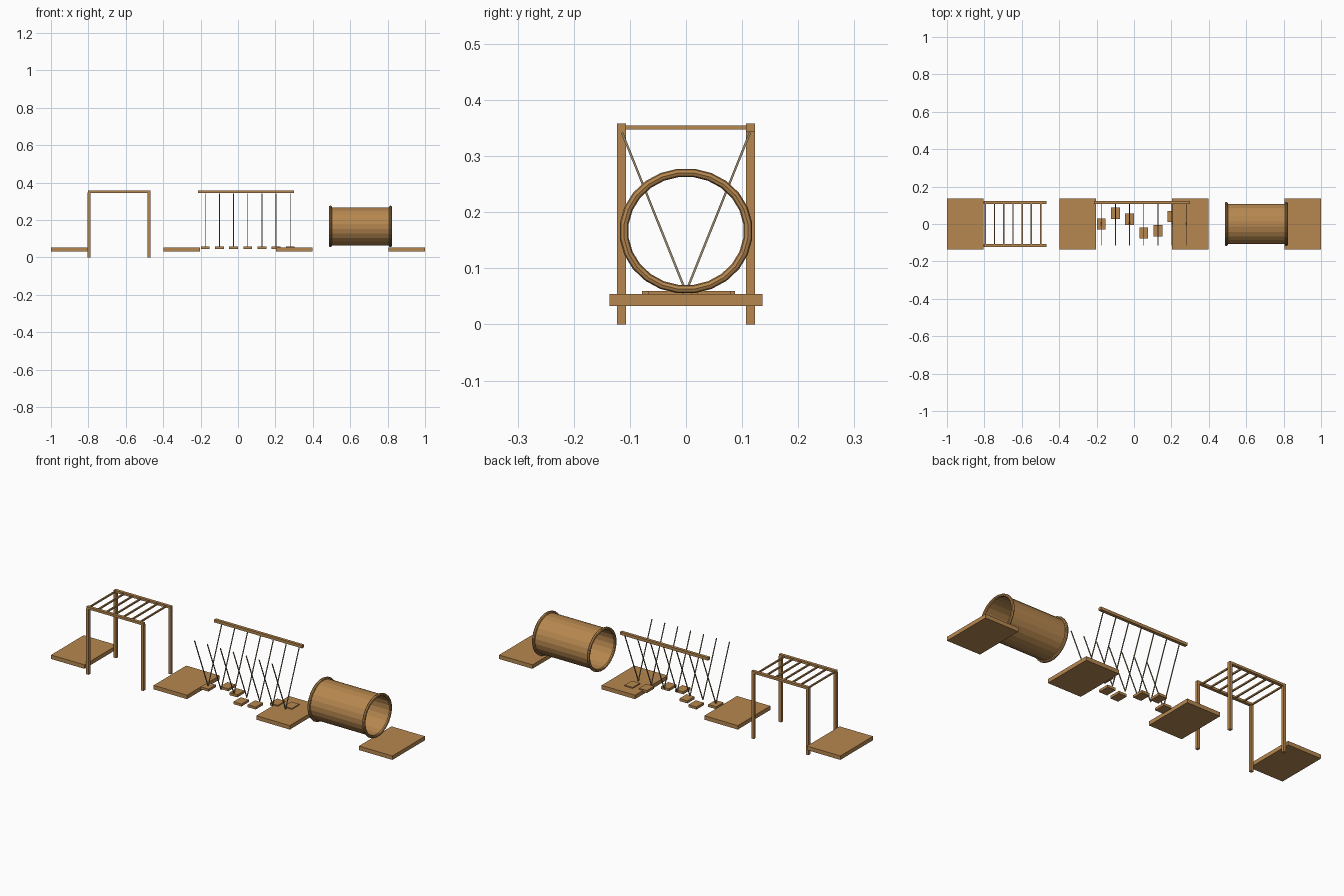
import bpy, bmesh, math
from mathutils import Vector, Matrix

if "Cube" in bpy.data.objects:
    bpy.data.objects.remove(bpy.data.objects["Cube"])


def material(name, rgb):
    m = bpy.data.materials.new(name)
    m.diffuse_color = (*rgb, 1)
    m.use_nodes = True
    m.node_tree.nodes["Principled BSDF"].inputs["Base Color"].default_value = m.diffuse_color
    return m


WOOD = material("brown wood", (0.47, 0.242, 0.078))
ROPE = material("grey brown rope", (0.31, 0.25, 0.15))


def finish(name, bm, mat):
    bmesh.ops.recalc_face_normals(bm, faces=bm.faces)
    me = bpy.data.meshes.new(name)
    bm.to_mesh(me)
    bm.free()
    me.materials.append(mat)
    ob = bpy.data.objects.new(name, me)
    bpy.context.collection.objects.link(ob)
    return ob


def box(name, center, size, mat=WOOD):
    bm = bmesh.new()
    bmesh.ops.create_cube(bm, size=1, matrix=Matrix.Translation(center) @ Matrix.Diagonal((*size, 1)))
    return finish(name, bm, mat)


def rope(name, a, b, width):
    """Square-section rope with its sides facing x."""
    a, b = Vector(a), Vector(b)
    d = b - a
    m = (Matrix.Translation((a + b) / 2) @ Matrix.Rotation(math.atan2(-d.y, d.z), 4, 'X')
         @ Matrix.Diagonal((width, width, d.length, 1)))
    bm = bmesh.new()
    bmesh.ops.create_cube(bm, size=1, matrix=m)
    return finish(name, bm, ROPE)


def hoop(name, profile, sides=24, squash=0.94, z=0.1665):
    """Sweep a closed (x, radius) profile around the x axis, slightly flattened in z."""
    bm = bmesh.new()
    rings = []
    for i in range(sides):
        a = 2 * math.pi * (i + 0.5) / sides
        rings.append([bm.verts.new((x, r * math.cos(a), z + squash * r * math.sin(a)))
                      for x, r in profile])
    n = len(profile)
    for i in range(sides):
        p, q = rings[i], rings[(i + 1) % sides]
        for j in range(n):
            k = (j + 1) % n
            bm.faces.new((p[j], p[k], q[k], q[j]))
    return finish(name, bm, WOOD)


# Four platforms
for i, x in enumerate((-0.902, -0.301, 0.301, 0.902)):
    box(f"platform_{i + 1}", (x, 0, 0.0435), (0.196, 0.273, 0.021))

# Monkey bars: posts, side rails and rungs
for side, y in (("front", -0.115), ("back", 0.115)):
    for end, x in (("left", -0.796), ("right", -0.476)):
        box(f"{side}_{end}_post", (x, y, 0.174), (0.015, 0.016, 0.348))
    box(f"{side}_rail", (-0.636, y, 0.352), (0.334, 0.016, 0.012))
for i in range(7):
    box(f"rung_{i + 1}", (-0.795 + i * 0.0493, 0, 0.351), (0.0075, 0.22, 0.0075))

# Hanging step bridge: single back beam, staggered steps, V-shaped ropes
box("bridge_beam", (0.043, 0.115, 0.351), (0.515, 0.016, 0.015))
for i, y in enumerate((0.0, 0.057, 0.025, -0.048, -0.037, 0.04, 0.05)):
    x = -0.175 + i * 0.0757
    box(f"step_{i + 1}", (x, y, 0.053), (0.047, 0.061, 0.013))
    for side, s in (("front", -1), ("back", 1)):
        rope(f"{side}_rope_{i + 1}", (x, s * 0.114, 0.342), (x, 0, 0.058), 0.004)

# Tunnel: thin open tube with a rounded rim at each end
hoop("tunnel_tube", [(0.493, 0.109), (0.816, 0.109), (0.816, 0.106), (0.493, 0.106)])
for end, x in (("left", 0.494), ("right", 0.815)):
    hoop(f"{end}_tunnel_rim", [(x + 0.008 * math.cos(t * math.pi / 4),
                                0.111 + 0.008 * math.sin(t * math.pi / 4)) for t in range(8)])
